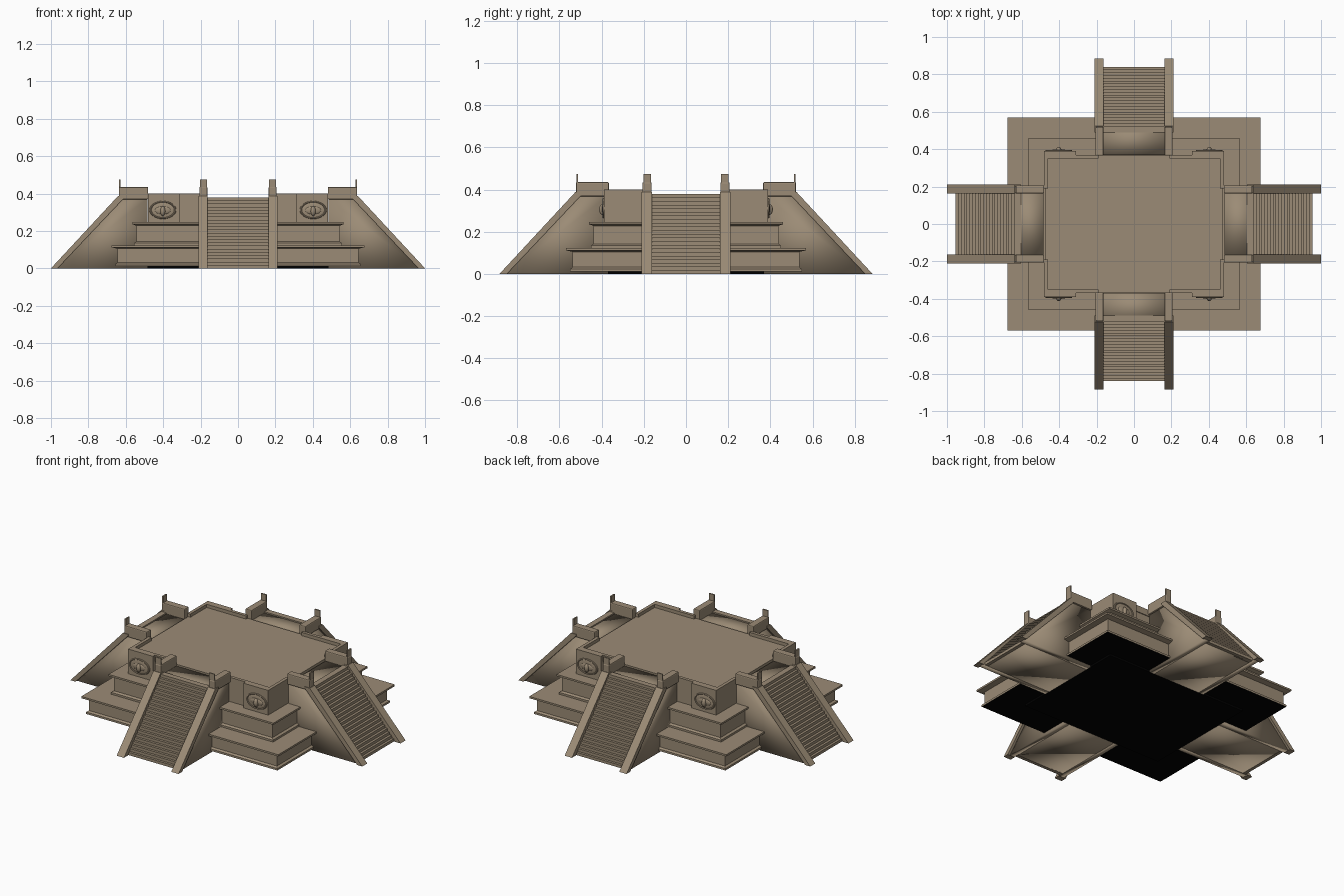
import bpy, bmesh, math
from mathutils import Matrix, Vector

cube = bpy.data.objects.get("Cube")
if cube:
    bpy.data.objects.remove(cube, do_unlink=True)


def make_material(name, colour):
    mat = bpy.data.materials.new(name)
    mat.use_nodes = True
    mat.diffuse_color = colour
    mat.node_tree.nodes["Principled BSDF"].inputs["Base Color"].default_value = colour
    return mat


stone = make_material("brown_stone", (0.33, 0.26, 0.18, 1))
black = make_material("black_base", (0, 0, 0, 1))


def finish(name, bm, smooth=False, turn=0.0):
    bmesh.ops.recalc_face_normals(bm, faces=bm.faces)
    bm.transform(Matrix.Rotation(turn, 4, 'Z'))
    for f in bm.faces:
        f.smooth = smooth
    mesh = bpy.data.meshes.new(name)
    bm.to_mesh(mesh)
    bm.free()
    mesh.materials.append(stone)
    ob = bpy.data.objects.new(name, mesh)
    bpy.context.collection.objects.link(ob)
    return ob


def add_box(bm, lo, hi):
    lo, hi = Vector(lo), Vector(hi)
    size = hi - lo
    m = Matrix.Translation((lo + hi) / 2) @ Matrix.Diagonal((*map(abs, size), 1))
    bmesh.ops.create_cube(bm, size=1, matrix=m)


def add_prism(bm, outline, v0, v1):
    """Extrude an outline of (outward, height) points sideways from v0 to v1."""
    rings = [[bm.verts.new((u, v, z)) for u, z in outline] for v in (v0, v1)]
    for ring in rings:
        bm.faces.new(ring)
    n = len(outline)
    for i in range(n):
        j = (i + 1) % n
        bm.faces.new((rings[0][i], rings[0][j], rings[1][j], rings[1][i]))


def tier(name, hx, hy, profile):
    """Stack rectangles, each given by an (inset, height) point."""
    bm = bmesh.new()
    rings = []
    for inset, z in profile:
        x, y = hx - inset, hy - inset
        rings.append([bm.verts.new(c) for c in
                      ((-x, -y, z), (x, -y, z), (x, y, z), (-x, y, z))])
    for a, b in zip(rings, rings[1:]):
        for i in range(4):
            j = (i + 1) % 4
            bm.faces.new((a[i], a[j], b[j], b[i]))
    bm.faces.new(rings[0])
    bm.faces.new(rings[-1])
    return finish(name, bm)


# Stepped body: black footing, two lipped terraces and the upper platform
footing = tier("footing", 0.485, 0.37, [(0, 0), (0, 0.02)])
footing.data.materials[0] = black
lower = tier("lower_terrace", 0.675, 0.57,
             [(0.02, 0.012), (0.02, 0.024), (0.032, 0.032), (0.032, 0.105),
              (0, 0.112), (0, 0.123)])
tier("middle_terrace", 0.565, 0.46,
     [(0.01, 0.12), (0.01, 0.135), (0.022, 0.143), (0.022, 0.228), (0, 0.236), (0, 0.247)])
tier("upper_platform", 0.475, 0.365, [(0, 0.24), (0, 0.38)])

# Black underside of the lower terrace
lower.data.materials.append(black)
for face in lower.data.polygons:
    if face.normal.z < -0.9 and face.center.z < 0.02:
        face.material_index = 1

# Corner piers and low parapets around the platform
bm = bmesh.new()
for sx in (-1, 1):
    for sy in (-1, 1):
        add_box(bm, (sx * 0.31, sy * 0.35, 0.24), (sx * 0.48, sy * 0.39, 0.4))
        add_box(bm, (sx * 0.19, sy * 0.35, 0.36), (sx * 0.33, sy * 0.37, 0.4))
        add_box(bm, (sx * 0.46, sy * 0.19, 0.24), (sx * 0.48, sy * 0.38, 0.4))
finish("parapets", bm)

# Carved medallions with a small head on a lens shape, front and back
for sx, side in ((1, "left"), (-1, "right")):
    for sy, end in ((-1, "front"), (1, "back")):
        at = Matrix.Translation((sx * 0.402, sy * 0.39, 0.312))
        bm = bmesh.new()
        for centre, radii in (((0, 0, 0), (0.066, 0.005, 0.042)),
                              ((0, 0.002, -0.002), (0.044, 0.008, 0.022)),
                              ((0, 0.006, -0.006), (0.014, 0.016, 0.026))):
            c = Vector((centre[0], sy * centre[1], centre[2]))
            m = at @ Matrix.Translation(c) @ Matrix.Diagonal((*radii, 1))
            bmesh.ops.create_uvsphere(bm, u_segments=16, v_segments=10, radius=1, matrix=m)
        finish(f"{end}_{side}_medallion", bm, True)
        bpy.ops.mesh.primitive_torus_add(
            major_radius=0.066, minor_radius=0.006, major_segments=28, minor_segments=8,
            location=at.translation, rotation=(math.pi / 2, 0, 0))
        rim = bpy.context.object
        rim.name = f"{end}_{side}_medallion_rim"
        rim.scale = (1, 0.67, 1)
        rim.data.materials.append(stone)
        bpy.ops.object.shade_smooth_by_angle()

# Four stairways, each built facing +x and turned into place
STEPS = 22
for k, (name, reach) in enumerate((("left", 1.0), ("back", 0.885),
                                   ("right", 1.0), ("front", 0.885))):
    turn = k * math.pi / 2
    inner = reach - 0.515

    # Solid body under the stairs with the landing on top
    bm = bmesh.new()
    add_prism(bm, [(reach - 0.065, 0), (reach - 0.395, 0.372), (inner, 0.372), (inner, 0)],
              -0.163, 0.163)
    finish(f"{name}_stair_body", bm, True, turn)

    # Side walls carrying the rails
    bm = bmesh.new()
    for s in (-1, 1):
        add_prism(bm, [(reach - 0.03, 0), (reach - 0.385, 0.372), (inner, 0.372), (inner, 0)],
                  s * 0.163, s * 0.197)
    finish(f"{name}_side_walls", bm, True, turn)

    # Steps
    rise, run, foot = 0.38 / STEPS, 0.33 / STEPS, reach - 0.045
    outline = []
    for i in range(STEPS):
        outline += [(foot - i * run, i * rise), (foot - i * run, (i + 1) * rise)]
    outline += [(foot - 0.35, 0.38), (foot - 0.35, 0.36), (foot - 0.03, 0)]
    bm = bmesh.new()
    add_prism(bm, outline, -0.166, 0.166)
    finish(f"{name}_steps", bm, False, turn)

    # Sloping side rails
    bm = bmesh.new()
    for s in (-1, 1):
        add_prism(bm, [(reach, 0), (reach - 0.36, 0.388), (reach - 0.395, 0.388),
                       (reach - 0.395, 0.38), (reach - 0.035, 0)], s * 0.162, s * 0.212)
    finish(f"{name}_rails", bm, False, turn)

    # Blocks at the head of each rail, with rounded edges
    bm = bmesh.new()
    for s in (-1, 1):
        add_box(bm, (reach - 0.363, s * 0.163, 0.368), (inner - 0.005, s * 0.207, 0.435))
    ob = finish(f"{name}_rail_blocks", bm, False, turn)
    bevel = ob.modifiers.new("rounded", 'BEVEL')
    bevel.width = 0.006
    bevel.segments = 2

    # Thin upright slabs on the blocks
    bm = bmesh.new()
    for s in (-1, 1):
        add_box(bm, (reach - 0.373, s * 0.165, 0.43), (reach - 0.365, s * 0.202, 0.475))
    finish(f"{name}_upright_slabs", bm, False, turn)
